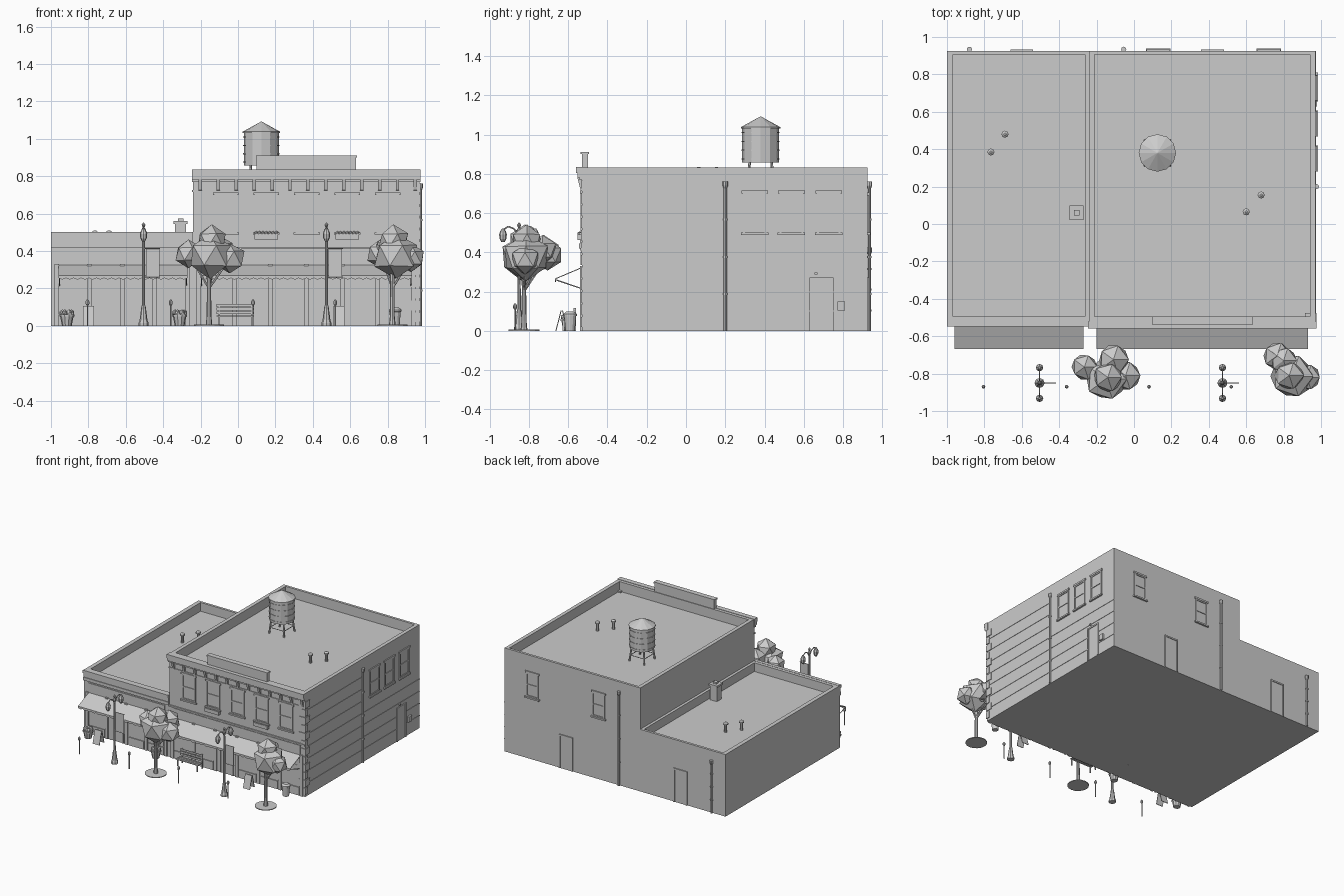
import bpy, bmesh, math, random
from mathutils import Vector

if "Cube" in bpy.data.objects:
    bpy.data.objects.remove(bpy.data.objects["Cube"])

random.seed(4)
GREY = bpy.data.materials.new("plain_grey")
GREY.diffuse_color = (0.6, 0.6, 0.6, 1)
GREY.use_nodes = True
GREY.node_tree.nodes["Principled BSDF"].inputs["Base Color"].default_value = GREY.diffuse_color


def finish(name, bm):
    bmesh.ops.recalc_face_normals(bm, faces=bm.faces[:])
    me = bpy.data.meshes.new(name)
    bm.to_mesh(me)
    bm.free()
    me.materials.append(GREY)
    ob = bpy.data.objects.new(name, me)
    bpy.context.collection.objects.link(ob)
    return ob


def box(name, x0, x1, y0, y1, z0, z1):
    bm = bmesh.new()
    for v in bmesh.ops.create_cube(bm, size=1)["verts"]:
        v.co = Vector((x1 if v.co.x > 0 else x0, y1 if v.co.y > 0 else y0, z1 if v.co.z > 0 else z0))
    return finish(name, bm)


def prism(name, pts, offset):
    """Extrude a polygon by a vector."""
    bm = bmesh.new()
    f = bm.faces.new([bm.verts.new(p) for p in pts])
    r = bmesh.ops.extrude_face_region(bm, geom=[f])
    bmesh.ops.translate(bm, vec=offset, verts=[g for g in r["geom"] if isinstance(g, bmesh.types.BMVert)])
    return finish(name, bm)


def lathe(name, loc, prof, n=8):
    """Turn (radius, z) points around a vertical axis."""
    bm = bmesh.new()
    rings = [[bm.verts.new((loc[0] + r * math.cos(2 * math.pi * i / n),
                            loc[1] + r * math.sin(2 * math.pi * i / n), loc[2] + z))
              for i in range(n)] for r, z in prof]
    for a, b in zip(rings, rings[1:]):
        for i in range(n):
            bm.faces.new((a[i], a[(i + 1) % n], b[(i + 1) % n], b[i]))
    bm.faces.new(rings[0][::-1])
    bm.faces.new(rings[-1])
    return finish(name, bm)


def rod(name, pts, r, n=6):
    """Straight round bars through a list of points."""
    bm = bmesh.new()
    for p, q in zip(pts, pts[1:]):
        p, q = Vector(p), Vector(q)
        c = bmesh.ops.create_cone(bm, cap_ends=True, segments=n, radius1=r, radius2=r, depth=(q - p).length)
        rot = (q - p).to_track_quat('Z', 'Y')
        for v in c["verts"]:
            v.co = rot @ v.co + (p + q) / 2
    return finish(name, bm)


def ball(name, loc, r, sub=1):
    bm = bmesh.new()
    bmesh.ops.create_icosphere(bm, subdivisions=sub, radius=r)
    for v in bm.verts:
        v.co = v.co * random.uniform(0.93, 1.05) + Vector(loc)
    return finish(name, bm)


FRONT, BACK, RIGHT = -0.53, 0.925, 0.97


def plate(name, wall, u0, u1, z0, z1, d, d0=-0.01):
    """Box fixed to a wall: u along the wall, d outwards."""
    if wall == "front":
        return box(name, u0, u1, FRONT - d, FRONT - d0, z0, z1)
    if wall == "back":
        return box(name, u0, u1, BACK + d0, BACK + d, z0, z1)
    return box(name, RIGHT + d0, RIGHT + d, u0, u1, z0, z1)


def window(wall, c, w, z0, z1):
    h = w / 2
    plate("window_glass", wall, c - h, c + h, z0, z1, 0.001)
    for s in (-1, 1):
        e = c + s * (h - 0.005)
        plate("window_jamb", wall, e - 0.005, e + 0.005, z0, z1, 0.007)
    for z in (z0 + 0.005, (z0 + z1) / 2, z1 - 0.005):
        plate("window_rail", wall, c - h, c + h, z - 0.005, z + 0.005, 0.006)
    plate("window_sill", wall, c - h - 0.01, c + h + 0.01, z0 - 0.012, z0, 0.014)
    plate("window_lintel", wall, c - h - 0.008, c + h + 0.008, z1, z1 + 0.014, 0.009)


def door(wall, c, w, h):
    plate("door_panel", wall, c - w / 2, c + w / 2, 0, h, 0.003)
    for s in (-1, 1):
        e = c + s * w / 2
        plate("door_jamb", wall, e - 0.006, e + 0.006, 0, h, 0.008)
    plate("door_head", wall, c - w / 2 - 0.006, c + w / 2 + 0.006, h, h + 0.012, 0.008)


# Building bodies with sunken roofs behind parapets
def body(name, x0, x1, ix0, ix1, h, roof):
    ob = box(name, x0, x1, FRONT, BACK, 0, h)
    bm = bmesh.new()
    bm.from_mesh(ob.data)
    top = max(bm.faces, key=lambda f: f.calc_center_median().z)
    bmesh.ops.inset_region(bm, faces=[top], thickness=0.02)
    for v in top.verts:
        v.co.x = ix0 if v.co.x < (x0 + x1) / 2 else ix1
        v.co.y = -0.495 if v.co.y < 0 else 0.905
    r = bmesh.ops.extrude_face_region(bm, geom=[top])
    bmesh.ops.translate(bm, vec=(0, 0, roof - h), verts=[g for g in r["geom"] if isinstance(g, bmesh.types.BMVert)])
    bmesh.ops.delete(bm, geom=[top], context='FACES_ONLY')
    bm.to_mesh(ob.data)
    bm.free()


body("tall_building", -0.24, 0.97, -0.21, 0.94, 0.833, 0.755)
body("low_building", -1.0, -0.24, -0.967, -0.262, 0.5, 0.43)

# Tall cornice, brackets and raised parapet
for z0, z1, d in ((0.805, 0.836, 0.03), (0.782, 0.805, 0.022), (0.768, 0.782, 0.012), (0.715, 0.725, 0.006)):
    plate("tall_cornice", "front", -0.245, 0.975, z0, z1, d)
for i in range(13):
    x = -0.21 + i * 0.0958
    prism("cornice_bracket", [(x, FRONT, 0.72), (x, FRONT - 0.009, 0.725), (x, FRONT - 0.024, 0.785), (x, FRONT, 0.785)], (0.018, 0, 0))
box("raised_parapet", 0.1, 0.63, -0.53, -0.5, 0.8, 0.9)
box("raised_parapet_cap", 0.095, 0.635, -0.536, -0.495, 0.9, 0.912)

# Low cornice and sign bands
for z0, z1, d in ((0.478, 0.502, 0.018), (0.445, 0.478, 0.01), (0.42, 0.445, 0.015)):
    plate("low_cornice", "front", -1.0, -0.24, z0, z1, d)
for x0, x1 in ((-0.96, -0.28), (-0.2, 0.93)):
    plate("sign_band", "front", x0, x1, 0.335, 0.405, 0.006)
plate("string_course", "front", -0.24, 0.972, 0.41, 0.422, 0.01)

# Upper front windows and two flower boxes
for i in range(5):
    x = -0.065 + i * 0.2165
    window("front", x, 0.12, 0.5, 0.7)
    if i in (1, 3):
        plate("flower_box", "front", x - 0.062, x + 0.062, 0.462, 0.49, 0.022)
        for k in range(7):
            ball("box_flower", (x - 0.054 + k * 0.018, FRONT - 0.012, 0.496), 0.011)

# Shop fronts: pilasters, glazing, doors
for x0, x1, n in ((-0.97, -0.27, 4), (-0.21, 0.94, 6)):
    step = (x1 - x0) / n
    for i in range(n + 1):
        x = x0 + i * step
        plate("shop_pilaster", "front", x - 0.012, x + 0.012, 0, 0.33, 0.01)
    for i in range(n):
        a, b = x0 + i * step + 0.02, x0 + (i + 1) * step - 0.02
        if i == n // 2 - 1:
            door("front", (a + b) / 2, 0.11, 0.24)
        else:
            plate("shop_kickplate", "front", a, b, 0.0, 0.065, 0.007)
            plate("shop_glass", "front", a, b, 0.075, 0.24, 0.002)


# Awnings with scalloped valance and struts
def awning(x0, x1):
    t = 0.005
    prism("awning_sheet", [(x0, -0.53, 0.325), (x0, -0.665, 0.268), (x0, -0.665, 0.268 - t), (x0, -0.53, 0.325 - t)], (x1 - x0, 0, 0))
    n = round((x1 - x0) / 0.04)
    low = [(x0 + (x1 - x0) * i / (4 * n), -0.667, 0.256 - 0.008 * abs(math.sin(math.pi * i / 4))) for i in range(4 * n + 1)]
    prism("awning_valance", [(x0, -0.667, 0.268), *low, (x1, -0.667, 0.268)], (0, 0.004, 0))
    for x in (x0 + 0.006, x1 - 0.006):
        rod("awning_strut", [(x, -0.662, 0.26), (x, -0.53, 0.215)], 0.003)


awning(-0.96, -0.27)
awning(-0.2, 0.93)

# Right wall: stone courses, quoins, windows, door, meter, light
for i in range(1, 8):
    z = i * 0.098
    for y0, y1 in (((-0.53, 0.925),) if z < 0.47 else ((-0.53, 0.19),)):
        plate("wall_course", "right", y0, y1, z, z + 0.006, 0.003)
for i in range(12):
    z, w = 0.02 + i * 0.063, 0.055 if i % 2 else 0.03
    box("corner_quoin", RIGHT - w, RIGHT + 0.006, FRONT - 0.005, FRONT + w, z, z + 0.052)
for c in (0.35, 0.537, 0.727):
    window("right", c, 0.12, 0.5, 0.7)
door("right", 0.69, 0.11, 0.26)
plate("meter_box", "right", 0.772, 0.81, 0.105, 0.15, 0.014)
plate("door_light", "right", 0.655, 0.67, 0.287, 0.298, 0.014)

# Back wall windows and doors
for c in (0.13, 0.72):
    window("back", c, 0.11, 0.5, 0.69)
for c in (-0.6, 0.42):
    door("back", c, 0.11, 0.26)


# Drainpipes with rain heads
def drain(x, y, h):
    rod("drainpipe", [(x, y, 0), (x, y, h)], 0.008, 8)
    lathe("rain_head", (x, y, h), [(0.008, -0.03), (0.014, -0.015), (0.014, 0.005)])
    for k in range(1, 4):
        lathe("pipe_clip", (x, y, h * k / 4), [(0.011, -0.005), (0.011, 0.005)])


drain(0.975, 0.2, 0.755)
drain(-0.055, 0.934, 0.755)
drain(-0.88, 0.934, 0.42)

# Roof vents and chimney
for x, y, z in ((-0.69, 0.48, 0.43), (-0.765, 0.385, 0.43), (0.68, 0.155, 0.755), (0.6, 0.065, 0.755)):
    lathe("roof_vent", (x, y, z), [(0.011, -0.01), (0.011, 0.058), (0.019, 0.06), (0.019, 0.07), (0.006, 0.08)])
box("chimney", -0.338, -0.277, 0.03, 0.09, 0.42, 0.55)
box("chimney_cap", -0.345, -0.27, 0.022, 0.098, 0.545, 0.56)
box("chimney_pot", -0.322, -0.292, 0.045, 0.075, 0.56, 0.574)

# Water tower
TX, TY = 0.125, 0.38
lathe("water_tank", (TX, TY, 0), [(0.094, 0.858), (0.094, 1.035)], 12)
lathe("tank_roof", (TX, TY, 0), [(0.1, 1.032), (0.1, 1.038), (0.002, 1.092)], 12)
for z in (0.875, 0.92, 0.965, 1.01):
    lathe("tank_hoop", (TX, TY, z), [(0.097, -0.003), (0.097, 0.003)], 12)
for sx in (-1, 1):
    for sy in (-1, 1):
        rod("tower_leg", [(TX + sx * 0.067, TY + sy * 0.067, 0.75), (TX + sx * 0.055, TY + sy * 0.055, 0.865)], 0.007)
    rod("tower_brace", [(TX + sx * 0.062, TY - 0.062, 0.8), (TX + sx * 0.062, TY + 0.062, 0.8)], 0.003)
    rod("tower_brace", [(TX - 0.062, TY + sx * 0.062, 0.8), (TX + 0.062, TY + sx * 0.062, 0.8)], 0.003)


# Street trees: grate, trunk, branches, faceted leaves
def tree(x, y, blobs):
    lathe("tree_grate", (x, y, 0), [(0.08, 0), (0.08, 0.006)], 16)
    lathe("tree_trunk", (x, y, 0), [(0.018, 0), (0.013, 0.05), (0.011, 0.22), (0.014, 0.3)])
    for bx, by, bz, r in blobs:
        rod("tree_branch", [(x, y, 0.2), (bx, by, bz)], 0.006)
        ball("tree_leaves", (bx, by, bz), r)


tree(-0.155, -0.825, [(-0.15, -0.83, 0.375, 0.12), (-0.265, -0.765, 0.385, 0.075), (-0.11, -0.725, 0.4, 0.09),
                      (-0.045, -0.81, 0.36, 0.085), (-0.14, -0.82, 0.455, 0.085)])
tree(0.825, -0.825, [(0.845, -0.815, 0.375, 0.125), (0.765, -0.705, 0.385, 0.08), (0.925, -0.82, 0.365, 0.077),
                     (0.8, -0.73, 0.41, 0.08), (0.83, -0.81, 0.455, 0.085)])

# Double street lamps with banners
for x in (-0.505, 0.473):
    y = -0.85
    lathe("lamp_post", (x, y, 0), [(0.027, 0), (0.027, 0.015), (0.021, 0.03), (0.012, 0.1), (0.009, 0.11), (0.007, 0.5),
                                   (0.012, 0.505), (0.012, 0.515), (0.005, 0.525), (0.01, 0.54), (0.002, 0.552)])
    for s in (-1, 1):
        rod("lamp_arm", [(x, y, 0.48), (x, y + s * 0.025, 0.52), (x, y + s * 0.055, 0.532), (x, y + s * 0.082, 0.515)], 0.004)
        lathe("lamp_lantern", (x, y + s * 0.082, 0), [(0.008, 0.452), (0.017, 0.468), (0.02, 0.492), (0.014, 0.508), (0.005, 0.522)])
    for z in (0.262, 0.414):
        rod("banner_rod", [(x, y, z), (x + 0.088, y, z)], 0.003)
    box("banner", x + 0.012, x + 0.084, y - 0.002, y + 0.002, 0.262, 0.414)

# Parking meters
for x in (-0.805, -0.36, 0.08, 0.52):
    rod("meter_post", [(x, -0.87, 0), (x, -0.87, 0.115)], 0.004)
    lathe("meter_head", (x, -0.87, 0), [(0.006, 0.11), (0.01, 0.118), (0.01, 0.13), (0.004, 0.14)])

# Flower pots
for x in (-0.915, -0.312):
    lathe("flower_pot", (x, -0.6, 0), [(0.026, 0), (0.036, 0.05), (0.04, 0.05), (0.04, 0.06)], 10)
    for k in range(6):
        a = k * math.pi / 3
        ball("pot_plant", (x + 0.024 * math.cos(a), -0.6 + 0.024 * math.sin(a), 0.07), 0.018)

# Folding pavement signs
for x in (-0.8, 0.54):
    for y0, y1 in ((-0.665, -0.638), (-0.605, -0.632)):
        prism("folding_sign", [(x - 0.03, y0, 0), (x + 0.03, y0, 0), (x + 0.03, y1, 0.105), (x - 0.03, y1, 0.105)], (0, 0.005, 0))

# Bench
for k in range(3):
    box("bench_slat", -0.115, 0.085, -0.63 + k * 0.02, -0.615 + k * 0.02, 0.05, 0.056)
    box("bench_back_slat", -0.115, 0.085, -0.572, -0.567, 0.064 + k * 0.019, 0.078 + k * 0.019)
for x in (-0.105, 0.07):
    box("bench_leg", x, x + 0.008, -0.628, -0.62, 0, 0.05)
    box("bench_post", x, x + 0.008, -0.567, -0.559, 0, 0.116)

# Litter bin
lathe("litter_bin", (0.84, -0.59, 0), [(0.024, 0), (0.03, 0.075), (0.034, 0.077), (0.034, 0.086), (0.02, 0.098)], 12)
